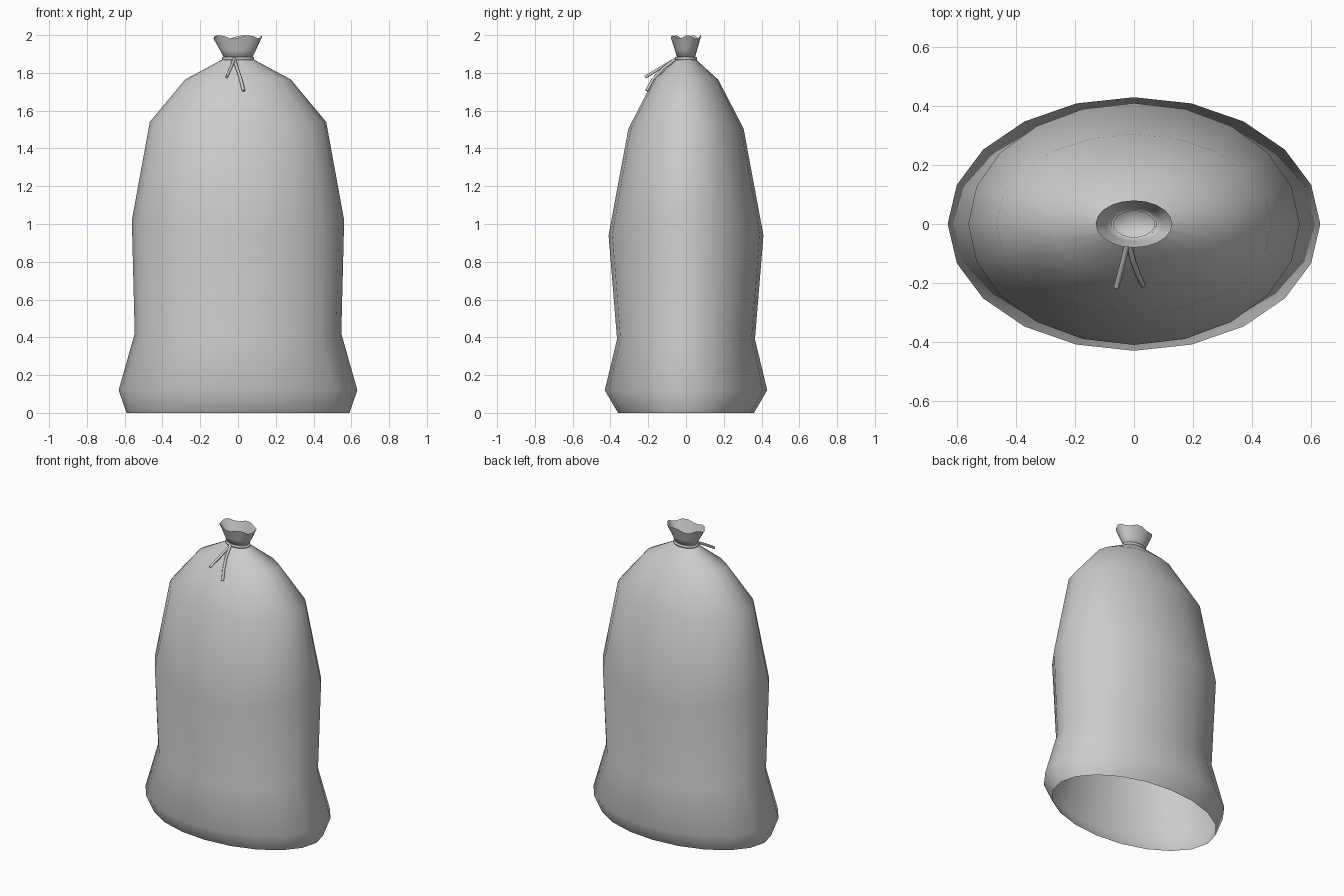
import bpy
import bmesh
from math import sin, cos, pi

cube = bpy.data.objects.get("Cube")
if cube:
    bpy.data.objects.remove(cube, do_unlink=True)

SIDES = 20

# One plain cloth colour
cloth = bpy.data.materials.new("grey_cloth")
cloth.use_nodes = True
cloth.diffuse_color = (0.6, 0.6, 0.6, 1)
cloth.node_tree.nodes["Principled BSDF"].inputs["Base Color"].default_value = (0.6, 0.6, 0.6, 1)


def loft(name, rings, cap_start=False, closed=False, ripple=0.0):
    """Skin oval rings given as (x radius, y radius, z at sides, z at front and back)."""
    bm = bmesh.new()
    loops = []
    for n, (rx, ry, zx, zy) in enumerate(rings):
        loop = []
        for i in range(SIDES):
            a = 2 * pi * i / SIDES
            z = zx * cos(a) ** 2 + zy * sin(a) ** 2
            if ripple and n == len(rings) - 1:
                z += ripple * sin(5 * a + 0.9)
            loop.append(bm.verts.new((rx * cos(a), ry * sin(a), z)))
        loops.append(loop)
    pairs = list(zip(loops, loops[1:]))
    if closed:
        pairs.append((loops[-1], loops[0]))
    for low, high in pairs:
        for i in range(SIDES):
            j = (i + 1) % SIDES
            bm.faces.new((low[i], low[j], high[j], high[i]))
    if cap_start:
        centre = bm.verts.new((0, 0, rings[0][2]))
        for i in range(SIDES):
            bm.faces.new((centre, loops[0][(i + 1) % SIDES], loops[0][i]))
    for face in bm.faces:
        face.smooth = True
    mesh = bpy.data.meshes.new(name)
    bm.to_mesh(mesh)
    bm.free()
    mesh.materials.append(cloth)
    obj = bpy.data.objects.new(name, mesh)
    bpy.context.collection.objects.link(obj)
    return obj


# Sack body, open underneath
loft("sack_body", [
    (0.59, 0.36, 0, 0),
    (0.632, 0.43, 0.12, 0.12),
    (0.547, 0.365, 0.42, 0.39),
    (0.562, 0.41, 1.02, 0.94),
    (0.467, 0.305, 1.54, 1.505),
    (0.28, 0.17, 1.765, 1.765),
    (0.075, 0.048, 1.875, 1.875),
])

# Gathered mouth, pinched shut at the neck
loft("sack_mouth", [
    (0.072, 0.046, 1.875, 1.875),
    (0.095, 0.058, 1.92, 1.92),
    (0.13, 0.08, 1.99, 1.99),
], cap_start=True, ripple=0.01)

# Cord around the neck
loft("neck_cord", [
    (0.07, 0.045, 1.868, 1.868),
    (0.084, 0.057, 1.868, 1.868),
    (0.084, 0.057, 1.884, 1.884),
    (0.07, 0.045, 1.884, 1.884),
], closed=True)


# Loose cord ends hanging at the front
def cord_end(name, points):
    curve = bpy.data.curves.new(name, "CURVE")
    curve.dimensions = "3D"
    curve.bevel_depth = 0.009
    curve.bevel_resolution = 1
    curve.use_fill_caps = True
    spline = curve.splines.new("POLY")
    spline.points.add(len(points) - 1)
    for point, co in zip(spline.points, points):
        point.co = (*co, 1)
    curve.materials.append(cloth)
    bpy.context.collection.objects.link(bpy.data.objects.new(name, curve))


cord_end("short_cord_end", [(-0.02, -0.05, 1.876), (-0.035, -0.12, 1.835), (-0.06, -0.215, 1.778)])
cord_end("long_cord_end", [(-0.02, -0.05, 1.876), (-0.005, -0.12, 1.825),
                           (0.015, -0.175, 1.765), (0.03, -0.208, 1.705)])
